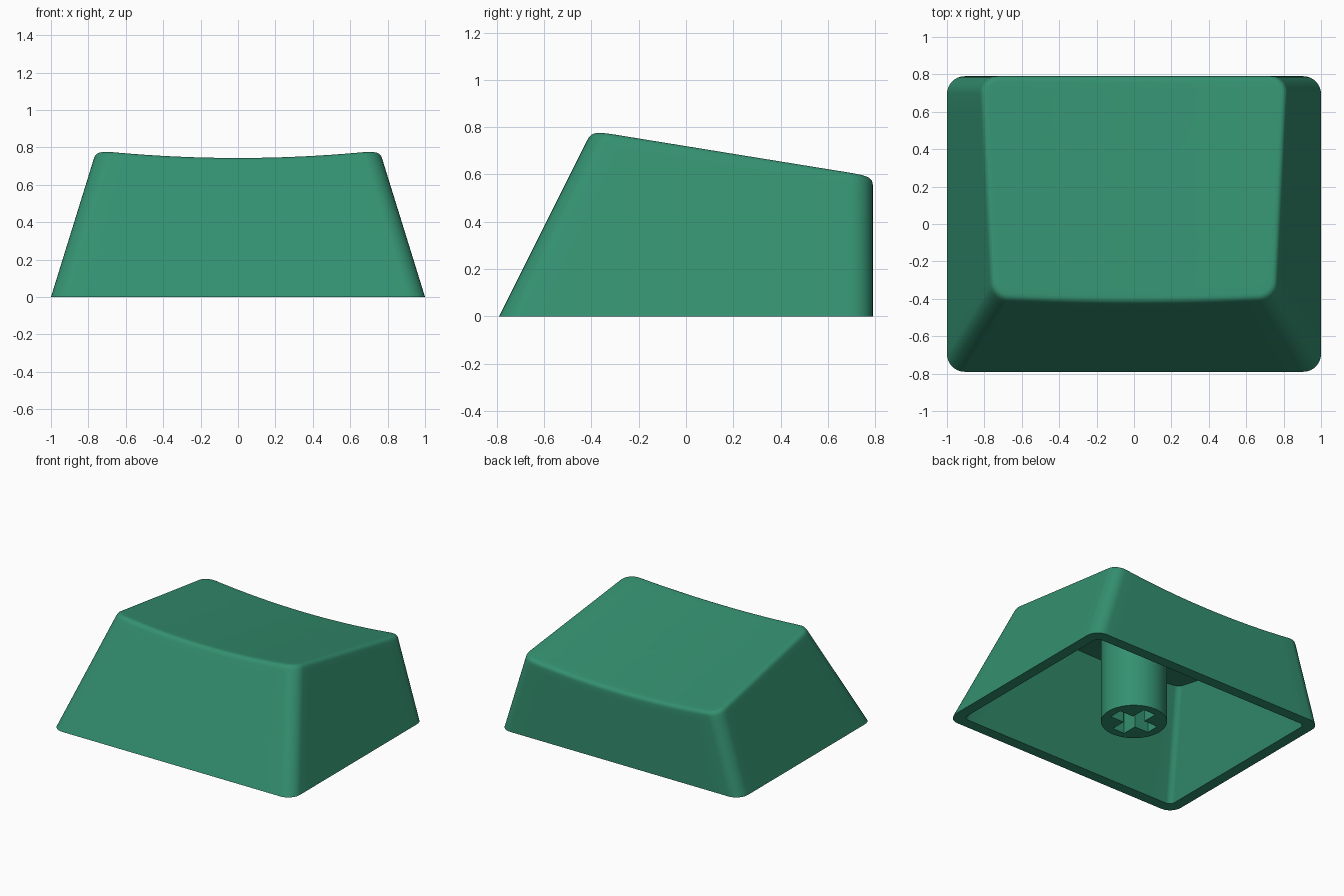
import bpy, bmesh, math

if "Cube" in bpy.data.objects:
    bpy.data.objects.remove(bpy.data.objects["Cube"], do_unlink=True)

# One plastic colour for the whole part
green = bpy.data.materials.new("green plastic")
green.use_nodes = True
COLOUR = (0.034, 0.279, 0.162, 1)
green.diffuse_color = COLOUR
green.node_tree.nodes["Principled BSDF"].inputs["Base Color"].default_value = COLOUR

WALL = 0.08      # shell thickness
RADIUS = 0.095   # vertical corner radius
ROUND = 0.03     # rounding of the top edge
MID = (0, 0.2)   # middle of the dished top


def dish(x, y):
    """Height of the sloping, scooped top."""
    return 0.678 - 0.168 * y + 0.075 * x * x


def outline_params(arc=8, side=16):
    """Rounded rectangle as (corner sign x, y, arc direction x, y)."""
    out = []
    corners = [(1, -1), (1, 1), (-1, 1), (-1, -1)]
    for i, (sx, sy) in enumerate(corners):
        for j in range(arc + 1):
            a = math.radians(-90 + 90 * i + 90 * j / arc)
            out.append((sx, sy, math.cos(a), math.sin(a)))
        nx, ny = corners[(i + 1) % 4]
        for j in range(1, side):
            t = j / side
            out.append((sx + (nx - sx) * t, sy + (ny - sy) * t, math.cos(a), math.sin(a)))
    return out


PARAMS = outline_params()


def wall_point(p, z, inset=0.0):
    """Point on the tapered wall: sloped front and sides, upright back."""
    sx, sy, c, s = p
    r = max(RADIUS - inset, 0.04)
    hx = 1 - 0.31 * z - inset
    y0, y1 = -0.79 + 0.5 * z + inset, 0.79 - inset
    return (sx * (hx - r) + c * r,
            (y0 + y1) / 2 + sy * ((y1 - y0) / 2 - r) + s * r, z)


def rim_height(p, inset=0.0, drop=0.0):
    """Height at which a wall line meets the dished surface."""
    z = 0.6
    for _ in range(25):
        x, y, _z = wall_point(p, z, inset)
        z = dish(x, y) - drop
    return z


def dished_rings(ring, drop):
    """Concentric rings covering a dished surface."""
    for k in (0.93, 0.8, 0.6, 0.4, 0.2):
        pts = []
        for x, y, _z in ring:
            px, py = MID[0] + (x - MID[0]) * k, MID[1] + (y - MID[1]) * k
            pts.append((px, py, dish(px, py) - drop))
        yield pts


def finish(bm, name):
    bmesh.ops.recalc_face_normals(bm, faces=bm.faces)
    mesh = bpy.data.meshes.new(name)
    bm.to_mesh(mesh)
    bm.free()
    mesh.materials.append(green)
    ob = bpy.data.objects.new(name, mesh)
    bpy.context.collection.objects.link(ob)
    bpy.ops.object.select_all(action='DESELECT')
    ob.select_set(True)
    bpy.context.view_layer.objects.active = ob
    bpy.ops.object.shade_smooth_by_angle(angle=math.radians(30))
    return ob


# Shell: rings from the ceiling down the inside, under the rim and up to the top
ceiling = [wall_point(p, rim_height(p, WALL, WALL), WALL) for p in PARAMS]
rings = list(dished_rings(ceiling, WALL))[::-1] + [ceiling]
rings.append([wall_point(p, 0, WALL) for p in PARAMS])
rings.append([wall_point(p, 0) for p in PARAMS])

low, crisp, inner = [], [], []
for p in PARAMS:
    z = rim_height(p)
    low.append(wall_point(p, z - ROUND))
    crisp.append(wall_point(p, z))
    x, y, _z = wall_point(p, z, ROUND)
    inner.append((x, y, dish(x, y)))
rings.append([wall_point(p, rim_height(p) - 2 * ROUND) for p in PARAMS])
for i in range(6):
    t = i / 5
    rings.append([tuple((1 - t) ** 2 * a + 2 * t * (1 - t) * b + t * t * c
                        for a, b, c in zip(A, B, C))
                  for A, B, C in zip(low, crisp, inner)])
rings += list(dished_rings(inner, 0))

bm = bmesh.new()
loops = [[bm.verts.new(co) for co in ring] for ring in rings]
n = len(PARAMS)
for a, b in zip(loops, loops[1:]):
    for i in range(n):
        j = (i + 1) % n
        bm.faces.new((a[i], a[j], b[j], b[i]))
for loop, drop in ((loops[0], WALL), (loops[-1], 0)):
    centre = bm.verts.new((*MID, dish(*MID) - drop))
    for i in range(n):
        bm.faces.new((loop[i], loop[(i + 1) % n], centre))
finish(bm, "keycap_shell")

# Stem: round post with a cross-shaped socket in its lower end
R, ARM, HALF, DEPTH = 0.225, 0.165, 0.05, 0.4
circle = [(R * math.cos(math.tau * i / 48), R * math.sin(math.tau * i / 48))
          for i in range(48)]
cross = []
for q in range(4):
    c, s = round(math.cos(q * math.pi / 2)), round(math.sin(q * math.pi / 2))
    for x, y in ((ARM, -HALF), (ARM, HALF), (HALF, HALF)):
        cross.append((x * c - y * s, x * s + y * c))

bm = bmesh.new()
edges = []
for pts, top in ((circle, None), (cross, DEPTH)):
    lower = [bm.verts.new((x, y, 0)) for x, y in pts]
    upper = [bm.verts.new((x, y, top or dish(x, y) - WALL + 0.02)) for x, y in pts]
    for i in range(len(pts)):
        j = (i + 1) % len(pts)
        face = bm.faces.new((lower[i], lower[j], upper[j], upper[i]))
        edges.append(face.edges[0])
    bm.faces.new(upper)
bmesh.ops.triangle_fill(bm, edges=edges, use_beauty=True)
finish(bm, "stem")
